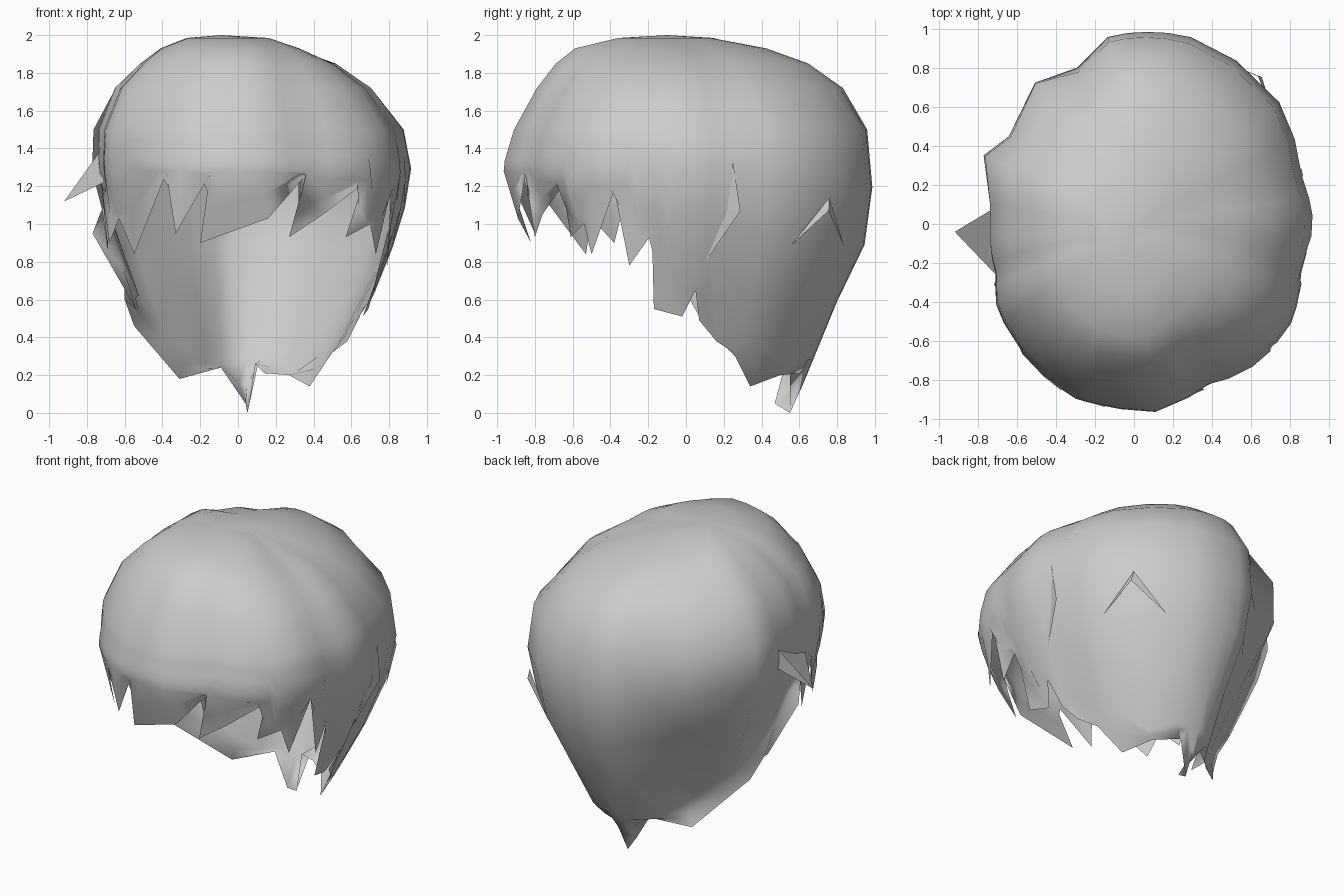
import bpy, bmesh, math
from mathutils import Vector

if "Cube" in bpy.data.objects:
    bpy.data.objects.remove(bpy.data.objects["Cube"])

hair = bpy.data.materials.new("grey hair")
hair.diffuse_color = (0.6, 0.6, 0.6, 1)
hair.use_nodes = True
hair.node_tree.nodes["Principled BSDF"].inputs["Base Color"].default_value = hair.diffuse_color

# Jagged hem, counter-clockwise from the fringe: x, y, z, optional root angle
HEM = [(-.38, -.85, 1.27), (-.33, -.80, .95), (-.15, -.94, 1.26), (-.20, -.82, .90),
       (.16, -.89, 1.03), (.36, -.85, 1.26), (.27, -.80, .93), (.45, -.76, 1.05),
       (.66, -.65, 1.21), (.57, -.61, .93), (.70, -.54, 1.0), (.73, -.50, .84),
       (.81, -.38, 1.18), (.79, -.30, .78), (.79, -.18, .95), (.69, -.17, .55),
       (.66, -.02, .51), (.73, .05, .65), (.63, .07, .49), (.58, .16, .38),
       (.50, .25, .32), (.38, .34, .14, 40), (.27, .50, .20, 58), (.14, .60, .21, 73),
       (.09, .55, .26, 80), (.05, .55, 0, 86), (.04, .47, .05, 92), (-.09, .52, .24, 98),
       (-.20, .45, .21, 110), (-.31, .38, .18, 125), (-.43, .24, .32, 145),
       (-.55, .10, .46, 155.5), (-.60, .02, .60, 172), (-.54, -.10, .55),
       (-.77, -.10, .95), (-.72, -.20, 1.08), (-.69, -.25, .86), (-.72, -.31, 1.18),
       (-.68, -.38, .90), (-.63, -.50, 1.03), (-.55, -.53, .84)]

# Widest outline from above
OUTLINE = [(.92, .03), (.87, .23), (.75, .64), (.28, .97), (-.13, .97), (-.29, .81),
           (-.52, .75), (-.65, .45), (-.78, .35), (-.73, .07), (-.71, -.26),
           (-.71, -.42), (-.54, -.71), (-.30, -.90), (-.10, -.95), (.12, -.97),
           (.38, -.83), (.60, -.74), (.80, -.54), (.87, -.24)]

# Reach of the shell in each direction at each height
HEIGHT = [0, .2, .45, .65, .9, 1.1, 1.3, 1.5, 1.72, 1.85, 1.93, 1.985]
LEFT = [.2, .35, .55, .62, .69, .73, .76, .76, .67, .53, .42, .28]
RIGHT = [.3, .45, .62, .73, .83, .89, .92, .88, .71, .52, .29, .10]
FRONT = [.6, .65, .70, .75, .81, .92, .97, .91, .79, .69, .59, .36]
BACK = [.55, .63, .72, .81, .93, .97, .96, .94, .82, .64, .42, .13]


def interp(x, xs, ys):
    if x <= xs[0]:
        return ys[0]
    for a, b, p, q in zip(xs, xs[1:], ys, ys[1:]):
        if x <= b:
            return p + (q - p) * (x - a) / (b - a)
    return ys[-1]


polar = sorted((math.atan2(y, x) % math.tau, math.hypot(x, y)) for x, y in OUTLINE)
polar = [(polar[-1][0] - math.tau, polar[-1][1])] + polar + [(polar[0][0] + math.tau, polar[0][1])]
ANGLES, RADII = zip(*polar)


def shell(a, z, out=0.0):
    """Point on the hair shell at an angle and height."""
    c, s = math.cos(a), math.sin(a)
    side = RIGHT if c > 0 else LEFT
    end = BACK if s > 0 else FRONT
    k = c * c * interp(z, HEIGHT, side) / max(side) + s * s * interp(z, HEIGHT, end) / max(end)
    deg = math.degrees(a) % 360
    # the nape tucks in on the left
    k *= 1 - interp(deg, [90, 120, 170, 200], [0, 1, 1, 0]) * interp(z, [.2, .5, .9, 1.2], [.18, .15, .08, 0])
    # the step at the back left fades out downwards
    k *= 1 - interp(deg, [110, 125, 145], [0, .08, 0]) * interp(z, [.9, 1.3], [1, 0])
    # the back of the crown is flatter on the diagonals
    if s > 0:
        k *= 1 - abs(2 * s * c) * interp(z, [1.45, 1.7, 1.93], [0, .06, .08])
    r = interp(a % math.tau, ANGLES, RADII) * k + out
    return Vector((r * c, r * s, z))


def make(name, verts, faces, smooth=True):
    bm = bmesh.new()
    vs = [bm.verts.new(v) for v in verts]
    for f in faces:
        bm.faces.new([vs[i] for i in f])
    mesh = bpy.data.meshes.new(name)
    bm.to_mesh(mesh)
    bm.free()
    mesh.materials.append(hair)
    ob = bpy.data.objects.new(name, mesh)
    bpy.context.collection.objects.link(ob)
    for p in mesh.polygons:
        p.use_smooth = smooth
    return ob


# Main shell: crown rows, side rows down to the notches, then the pointed locks
n = len(HEM)
hem_angle = [math.atan2(p[1], p[0]) for p in HEM]


def turn(a, b):
    return (b - a + math.pi) % math.tau - math.pi


base_angle, base_z = [], []
for j in range(n):
    a, p, q = hem_angle[j], hem_angle[j - 1], hem_angle[(j + 1) % n]
    if len(HEM[j]) > 3:
        base_angle.append(math.radians(HEM[j][3]))
    else:
        base_angle.append(a + (turn(a, p) + turn(a, q)) / 3)
    base_z.append(max(HEM[j - 1][2], HEM[j][2], HEM[(j + 1) % n][2]) + .02)

verts = [Vector((-.09, -.1, 2.0))]
for z in (1.985, 1.93, 1.85, 1.72, 1.5):
    verts += [shell(a, z) for a in base_angle]
for u in (.25, .5, .75, 1):
    verts += [shell(a, 1.5 + (b - 1.5) * u) for a, b in zip(base_angle, base_z)]
# locks curve outwards halfway down
for p, root in zip(HEM, verts[-n:]):
    mid = (root + Vector(p[:3])) / 2
    verts.append(mid.lerp(shell(math.atan2(mid.y, mid.x), mid.z), .5))
verts += [Vector(p[:3]) for p in HEM]

faces = [(0, 1 + j, 1 + (j + 1) % n) for j in range(n)]
for i in range(10):
    for j in range(n):
        k = (j + 1) % n
        t, b = 1 + i * n, 1 + (i + 1) * n
        faces.append((t + j, b + j, b + k, t + k))
make("hair_shell", verts, faces)

# Pointed tuft sticking out on the left
make("left_tuft",
     [(-.72, .08, 1.40), (-.70, .08, 1.26), (-.71, -.26, 1.22), (-.92, -.04, 1.12)],
     [(0, 1, 3), (0, 3, 2), (1, 2, 3)], False)


# Small raised flakes on the right and at the back right: angle, height, lift
def flake(name, points, faces):
    make(name, [shell(math.radians(a), z, o) for a, z, o in points], faces, False)


flake("right_flake", [(16, 1.33, .005), (14.5, 1.07, .005), (7.5, .80, .005), (18.5, 1.07, .03)],
      [(0, 1, 3), (1, 2, 3)])
flake("back_flake", [(50, 1.14, .01), (38, .89, .01), (49, 1.07, .03), (62, .88, .01)],
      [(0, 1, 2), (0, 2, 3)])
